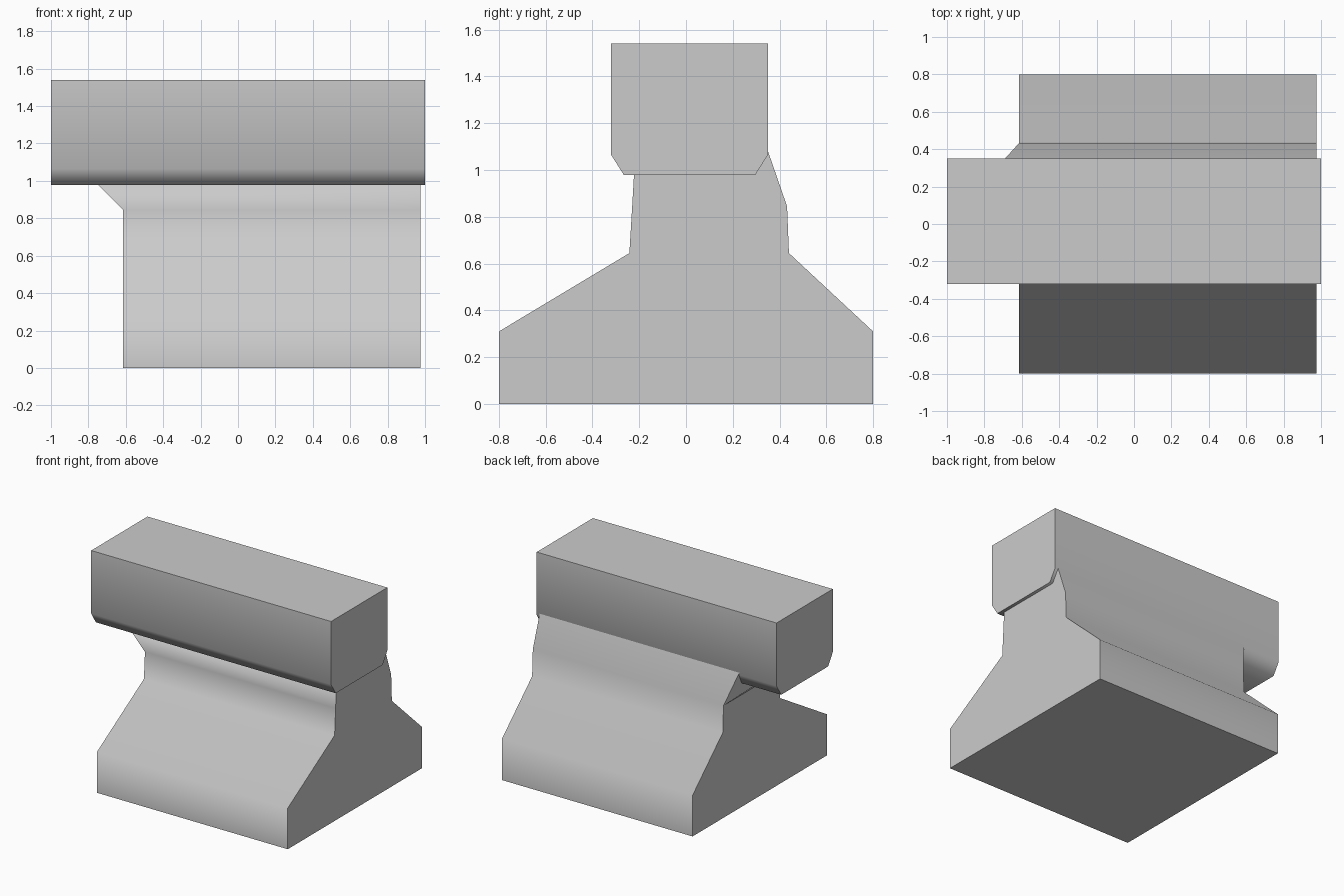
import bpy, bmesh, math

if "Cube" in bpy.data.objects:
    bpy.data.objects.remove(bpy.data.objects["Cube"])

SMOOTH_LIMIT = math.radians(64)


def loft(name, profile, left_x, right_x, left_caps):
    """Sweep a (y, z) profile along x; left_caps lists the index loops of the left end."""
    n = len(profile)
    bm = bmesh.new()
    left = [bm.verts.new((x, y, z)) for x, (y, z) in zip(left_x, profile)]
    right = [bm.verts.new((right_x, y, z)) for y, z in profile]
    for i in range(n):
        j = (i + 1) % n
        bm.faces.new((left[i], left[j], right[j], right[i]))
    caps = [bm.faces.new([left[i] for i in loop]) for loop in left_caps]
    caps.append(bm.faces.new(right))
    bmesh.ops.recalc_face_normals(bm, faces=bm.faces)
    # Smooth long sides, crisp ends
    for f in bm.faces:
        f.smooth = f not in caps
    for e in bm.edges:
        at_end = any(f in caps for f in e.link_faces)
        e.smooth = not at_end and e.calc_face_angle(0) < SMOOTH_LIMIT
    mesh = bpy.data.meshes.new(name)
    bm.to_mesh(mesh)
    bm.free()
    obj = bpy.data.objects.new(name, mesh)
    bpy.context.collection.objects.link(obj)
    return obj


# Flared pedestal: wide foot, narrow neck, left end leaning out under the beam
pedestal = [(-0.80, 0), (0.80, 0), (0.80, 0.31), (0.44, 0.645), (0.432, 0.845),
            (0.278, 1.29), (-0.222, 0.985), (-0.23, 0.845), (-0.242, 0.645), (-0.80, 0.31)]
pedestal_x = [-0.615] * 5 + [-0.755] * 2 + [-0.615] * 3
loft("pedestal", pedestal, pedestal_x, 0.975,
     [(0, 1, 2, 3, 4, 7, 8, 9), (4, 6, 7), (4, 5, 6)])

# Long rectangular beam with chamfered lower edges
beam = [(-0.32, 1.54), (-0.32, 1.065), (-0.265, 0.978),
        (0.295, 0.978), (0.35, 1.065), (0.35, 1.54)]
loft("beam", beam, [-1.0] * 6, 1.0, [tuple(range(6))])
